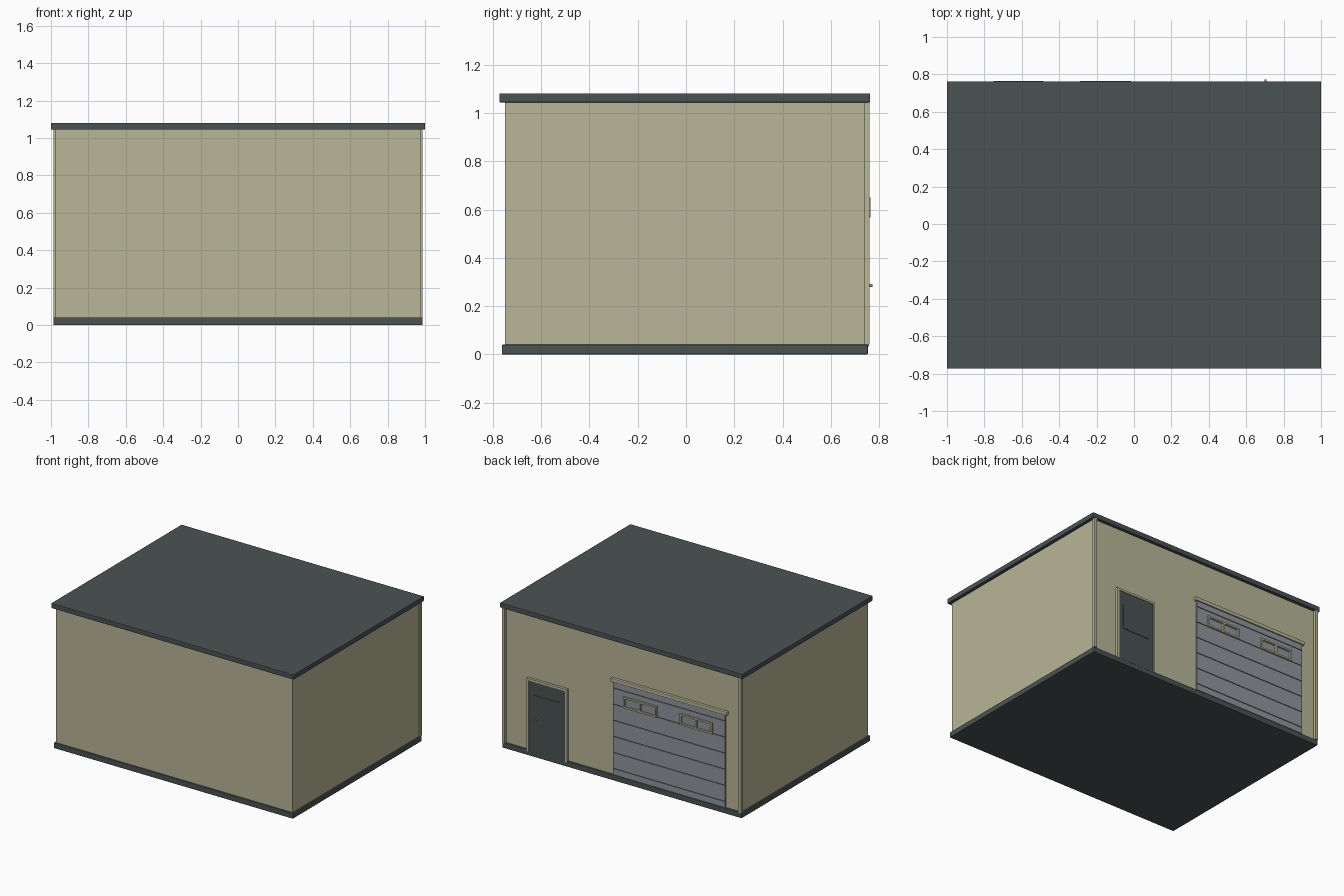
import bpy, bmesh, math

if "Cube" in bpy.data.objects:
    bpy.data.objects.remove(bpy.data.objects["Cube"])


def lin(c):
    c /= 255
    return c / 12.92 if c <= 0.04045 else ((c + 0.055) / 1.055) ** 2.4


def material(name, r, g, b):
    m = bpy.data.materials.new(name)
    m.diffuse_color = (lin(r), lin(g), lin(b), 1)
    m.use_nodes = True
    m.node_tree.nodes["Principled BSDF"].inputs["Base Color"].default_value = m.diffuse_color
    return m


TAN = material("tan_wall", 184, 182, 150)
DARK = material("dark_slate", 74, 83, 82)
GREY = material("steel_grey", 144, 150, 157)


def box(name, x, y, z, mat, bevel=0):
    """Box from (min, max) ranges, optionally with a small bevel."""
    bm = bmesh.new()
    bmesh.ops.create_cube(bm, size=1)
    for v in bm.verts:
        v.co = [r[0] if c < 0 else r[1] for c, r in zip(v.co, (x, y, z))]
    me = bpy.data.meshes.new(name)
    bm.to_mesh(me)
    bm.free()
    me.materials.append(mat)
    ob = bpy.data.objects.new(name, me)
    bpy.context.collection.objects.link(ob)
    if bevel:
        mod = ob.modifiers.new("bevel", 'BEVEL')
        mod.width = bevel
        mod.segments = 2
    return ob


# Main shell
box("base_slab", (-0.987, 0.987), (-0.763, 0.754), (0, 0.04), DARK, 0.004)
box("walls", (-0.976, 0.976), (-0.75, 0.74), (0.04, 1.045), TAN)
box("roof_slab", (-1, 1), (-0.773, 0.763), (1.044, 1.081), DARK, 0.004)

# Rear corner posts
for side, s in (("left", -1), ("right", 1)):
    box("corner_post_" + side, sorted((s * 0.963, s * 0.986)), (0.738, 0.761),
        (0.04, 1.045), TAN)

# Garage door: backing sheet with separate horizontal panels
GX = (-0.85, 0.075)
box("garage_door_backing", GX, (0.738, 0.744), (0.04, 0.735), GREY)
seams = [0.04, 0.09, 0.21, 0.33, 0.45, 0.57, 0.69, 0.738]
for i, (a, b) in enumerate(zip(seams, seams[1:])):
    box(f"garage_panel_{i}", GX, (0.742, 0.752), (a + 0.003, b - 0.003), GREY)
for i, a in enumerate(seams[1:-1]):
    box(f"garage_seam_{i}", GX, (0.742, 0.747), (a - 0.004, a + 0.004), DARK)
box("garage_header", (-0.868, 0.092), (0.738, 0.761), (0.735, 0.762), TAN, 0.004)

# Garage door windows: frames with a centre bar
for n, (x0, x1) in enumerate(((-0.29, -0.017), (-0.75, -0.483))):
    y, z0, z1, t = (0.75, 0.765), 0.567, 0.65, 0.012
    box(f"window_{n}_sill", (x0, x1), y, (z0, z0 + t), TAN)
    box(f"window_{n}_top", (x0, x1), y, (z1 - t, z1), TAN)
    for k, c in enumerate((x0 + t / 2, (x0 + x1) / 2, x1 - t / 2)):
        box(f"window_{n}_bar_{k}", (c - t / 2, c + t / 2), y, (z0 + t, z1 - t), TAN)

# Side door with frame, raised panel and knob
DX0, DX1, DT, W = 0.45, 0.783, 0.577, 0.016
box("door_leaf", (DX0 + W, DX1 - W), (0.738, 0.755), (0.032, DT - W), DARK)
box("door_frame_top", (DX0, DX1), (0.738, 0.759), (DT - W, DT), TAN)
box("door_frame_left", (DX0, DX0 + W), (0.738, 0.759), (0.032, DT - W), TAN)
box("door_frame_right", (DX1 - W, DX1), (0.738, 0.759), (0.032, DT - W), TAN)
box("door_panel", (0.51, 0.73), (0.754, 0.758), (0.275, 0.462), DARK)

bpy.ops.mesh.primitive_cylinder_add(vertices=16, radius=0.006, depth=0.02,
                                    location=(0.703, 0.763, 0.285),
                                    rotation=(math.pi / 2, 0, 0))
knob = bpy.context.object
knob.name = "door_knob"
knob.data.materials.append(GREY)
bpy.ops.object.shade_smooth_by_angle()
